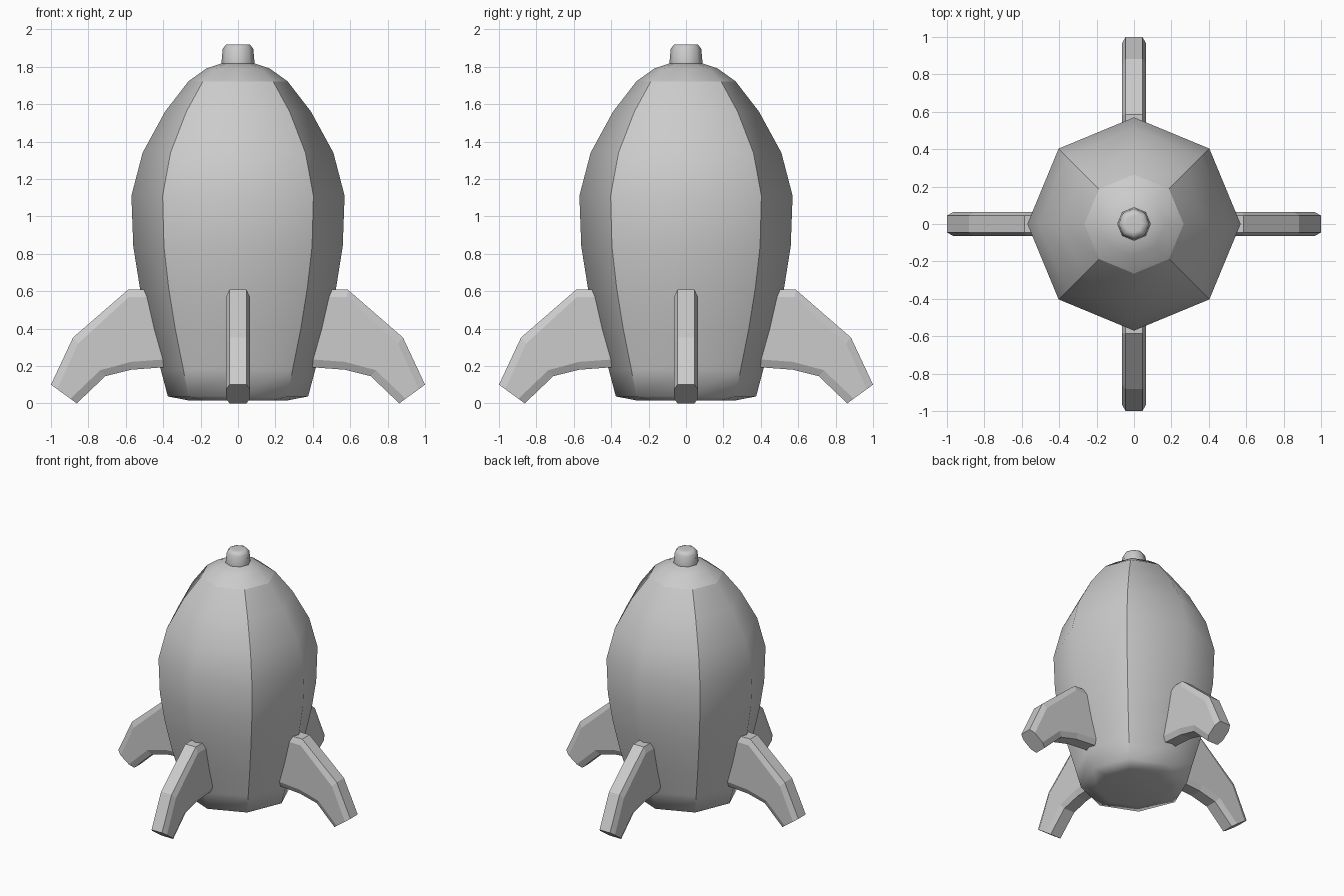
import bpy, bmesh
from math import sin, cos, pi
from mathutils import Vector, Matrix

if "Cube" in bpy.data.objects:
    bpy.data.objects.remove(bpy.data.objects["Cube"])


def finish(name, bm):
    bmesh.ops.recalc_face_normals(bm, faces=bm.faces)
    me = bpy.data.meshes.new(name)
    bm.to_mesh(me)
    bm.free()
    ob = bpy.data.objects.new(name, me)
    bpy.context.collection.objects.link(ob)
    return ob


def skin(bm, rings):
    # Bridge successive vertex rings and cap both ends
    n = len(rings[0])
    for a, b in zip(rings, rings[1:]):
        for i in range(n):
            j = (i + 1) % n
            bm.faces.new((a[i], a[j], b[j], b[i]))
    bm.faces.new(rings[0])
    bm.faces.new(rings[-1])


def lathe(name, profile, crease_rings=None, sharp_rings=()):
    bm = bmesh.new()
    rings = [[bm.verts.new((r * cos(i * pi / 4), r * sin(i * pi / 4), z))
              for i in range(8)] for r, z in profile]
    skin(bm, rings)
    for f in bm.faces:
        f.smooth = True
    # Diagonal seams stay sharp between the chosen rings
    if crease_rings:
        for k in range(*crease_rings):
            for i in (1, 3, 5, 7):
                bm.edges.get((rings[k][i], rings[k + 1][i])).smooth = False
    for k in sharp_rings:
        for i in range(8):
            bm.edges.get((rings[k][i], rings[k][(i + 1) % 8])).smooth = False
    return finish(name, bm)


# Eight-sided rocket body
body = [(0.26, 0.015), (0.375, 0.037), (0.413, 0.18), (0.475, 0.40),
        (0.525, 0.62), (0.56, 0.84), (0.57, 1.11), (0.51, 1.34),
        (0.39, 1.56), (0.265, 1.722), (0.17, 1.79), (0.08, 1.82)]
lathe("rocket_body", body, (1, 9), (9,))

# Small cap on the nose
lathe("nose_cap", [(0.09, 1.79), (0.088, 1.825), (0.082, 1.895), (0.066, 1.917),
                   (0.045, 1.92)])

# Fin stations: upper and lower outline points (radius, height)
stations = [((0.30, 0.61), (0.30, 0.20)), ((0.585, 0.61), (0.57, 0.18)),
            ((0.882, 0.352), (0.71, 0.145)), ((1.0, 0.10), (0.862, 0.0))]


def fin(name, angle):
    bm = bmesh.new()
    rings = []
    for (ux, uz), (lx, lz) in stations:
        up, low = Vector((ux, 0, uz)), Vector((lx, 0, lz))
        t = 0.042 / (up - low).length
        section = [(0, 0.045), (t, 0.064), (1 - t, 0.064), (1, 0.045),
                   (1, -0.045), (1 - t, -0.064), (t, -0.064), (0, -0.045)]
        rings.append([bm.verts.new(up.lerp(low, s) + Vector((0, w, 0)))
                      for s, w in section])
    skin(bm, rings)
    bm.transform(Matrix.Rotation(angle, 4, 'Z'))
    return finish(name, bm)


# Four fins around the base
for i, side in enumerate(("right", "back", "left", "front")):
    fin(side + "_fin", i * pi / 2)
